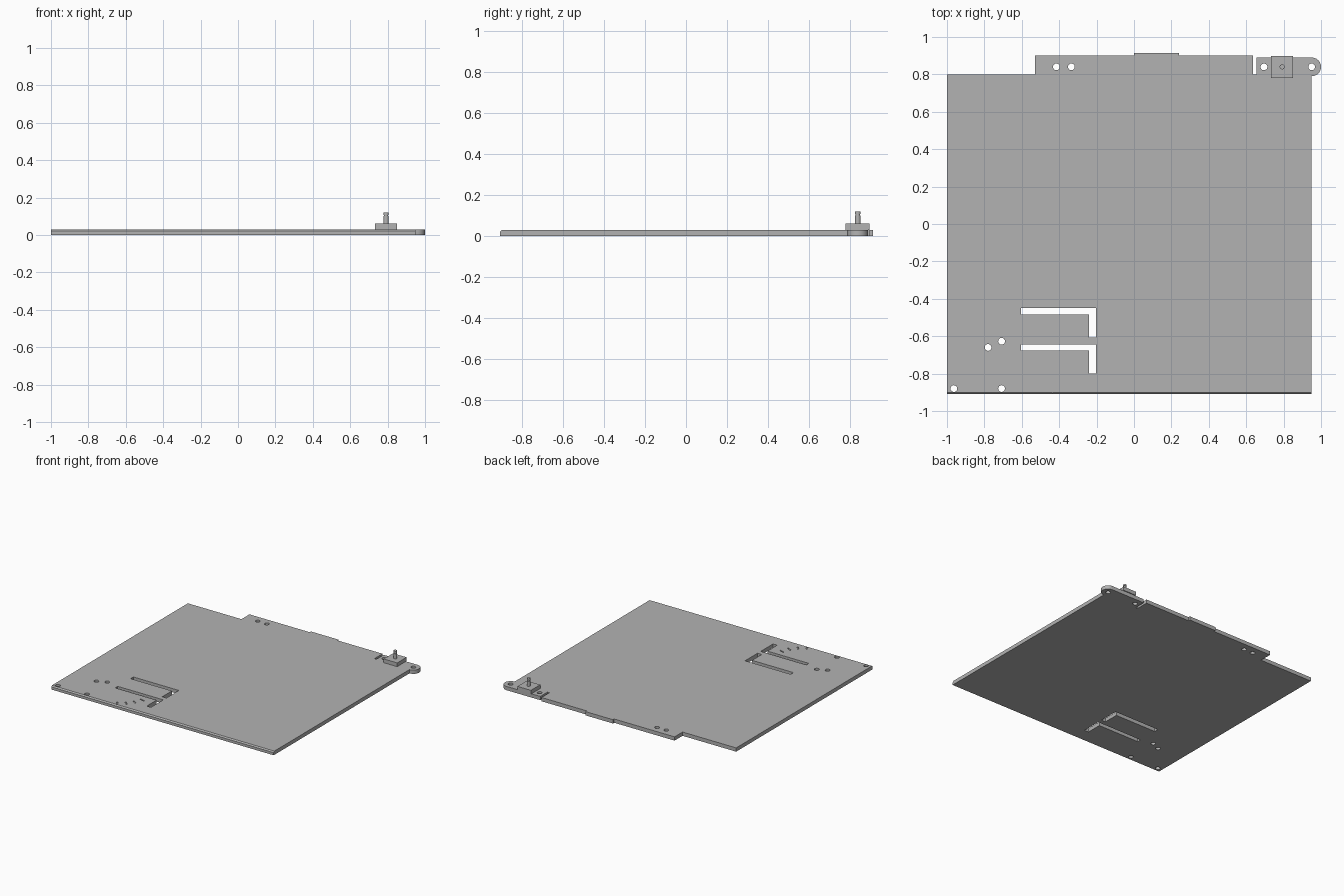
import bpy, bmesh
from math import radians, cos, sin, pi
from mathutils import Matrix, Vector

if "Cube" in bpy.data.objects:
    bpy.data.objects.remove(bpy.data.objects["Cube"])

T = 0.03  # plate thickness

grey = bpy.data.materials.new("plain_grey")
grey.use_nodes = True
grey.diffuse_color = (0.45, 0.45, 0.45, 1)
grey.node_tree.nodes["Principled BSDF"].inputs["Base Color"].default_value = grey.diffuse_color


def finish(name, bm):
    bmesh.ops.recalc_face_normals(bm, faces=bm.faces[:])
    mesh = bpy.data.meshes.new(name)
    bm.to_mesh(mesh)
    bm.free()
    mesh.materials.append(grey)
    obj = bpy.data.objects.new(name, mesh)
    bpy.context.collection.objects.link(obj)
    return obj


def prism(bm, points, z0, z1):
    face = bm.faces.new([bm.verts.new((x, y, z0)) for x, y in points])
    top = bmesh.ops.extrude_face_region(bm, geom=[face])["geom"]
    bmesh.ops.translate(bm, vec=(0, 0, z1 - z0),
                        verts=[v for v in top if isinstance(v, bmesh.types.BMVert)])


def circle(x, y, r, n=24):
    return [(x + r * cos(2 * pi * i / n), y + r * sin(2 * pi * i / n)) for i in range(n)]


# Plate outline with stepped rear edge, slit and rounded ear
outline = [(-1, -0.91), (0.95, -0.91), (0.95, 0.79)]
outline += [(0.95 + 0.05 * cos(a), 0.84 + 0.05 * sin(a))
            for a in (radians(-90 + 15 * i) for i in range(1, 13))]
outline += [(0.655, 0.89), (0.655, 0.8), (0.637, 0.8), (0.637, 0.9), (0.24, 0.9),
            (0.24, 0.915), (0, 0.915), (0, 0.9), (-0.53, 0.9), (-0.53, 0.8), (-1, 0.8)]
bm = bmesh.new()
prism(bm, outline, 0, T)

# Small chamfer along the front top edge
front = [e for e in bm.edges if all(v.co.y < -0.9 and v.co.z > T / 2 for v in e.verts)]
bmesh.ops.bevel(bm, geom=front, offset=0.009, segments=1, affect='EDGES')
plate = finish("base_plate", bm)

# Through holes and L-shaped slots
cut = bmesh.new()
for x, y in [(-0.415, 0.84), (-0.335, 0.84), (0.695, 0.84), (0.95, 0.84),
             (-0.78, -0.66), (-0.708, -0.627), (-0.963, -0.88), (-0.708, -0.88)]:
    prism(cut, circle(x, y, 0.018), -0.05, 0.1)
for top, inner, end in [(-0.45, -0.485, -0.607), (-0.645, -0.677, -0.8)]:
    prism(cut, [(-0.603, top), (-0.603, inner), (-0.24, inner), (-0.24, end),
                (-0.203, end), (-0.203, top)], -0.05, 0.1)

# Engraved tick marks along an arc
for k in range(1, 5):
    a = radians(-15 * k)
    m = Matrix.Translation((-0.565, -0.67, 0)) @ Matrix.Rotation(a, 4, 'Z')
    corners = [(0.227, -0.005), (0.267, -0.005), (0.267, 0.005), (0.227, 0.005)]
    prism(cut, [(m @ Vector((x, y, 0))).xy for x, y in corners], T - 0.006, 0.1)
cutter = finish("slot_cutter", cut)
cutter.hide_render = True

mod = plate.modifiers.new("cutouts", 'BOOLEAN')
mod.operation = 'DIFFERENCE'
mod.solver = 'EXACT'
mod.object = cutter
bpy.context.view_layer.objects.active = plate
bpy.ops.object.modifier_apply(modifier=mod.name)
bpy.data.objects.remove(cutter)

# Switch block on the rear ear
bm = bmesh.new()
prism(bm, [(0.732, 0.78), (0.85, 0.78), (0.85, 0.897), (0.732, 0.897)], T, 0.06)
finish("switch_block", bm)

# Stem with a narrow neck below its cap
bm = bmesh.new()
for r, z0, z1 in [(0.0135, 0.06, 0.1), (0.011, 0.1, 0.107), (0.0135, 0.107, 0.12)]:
    prism(bm, circle(0.792, 0.84, r), z0, z1)
stem = finish("switch_stem", bm)

# Smooth round walls, keep corners sharp
for obj in (plate, stem):
    bpy.ops.object.select_all(action='DESELECT')
    obj.select_set(True)
    bpy.context.view_layer.objects.active = obj
    bpy.ops.object.shade_smooth_by_angle(angle=radians(30))
